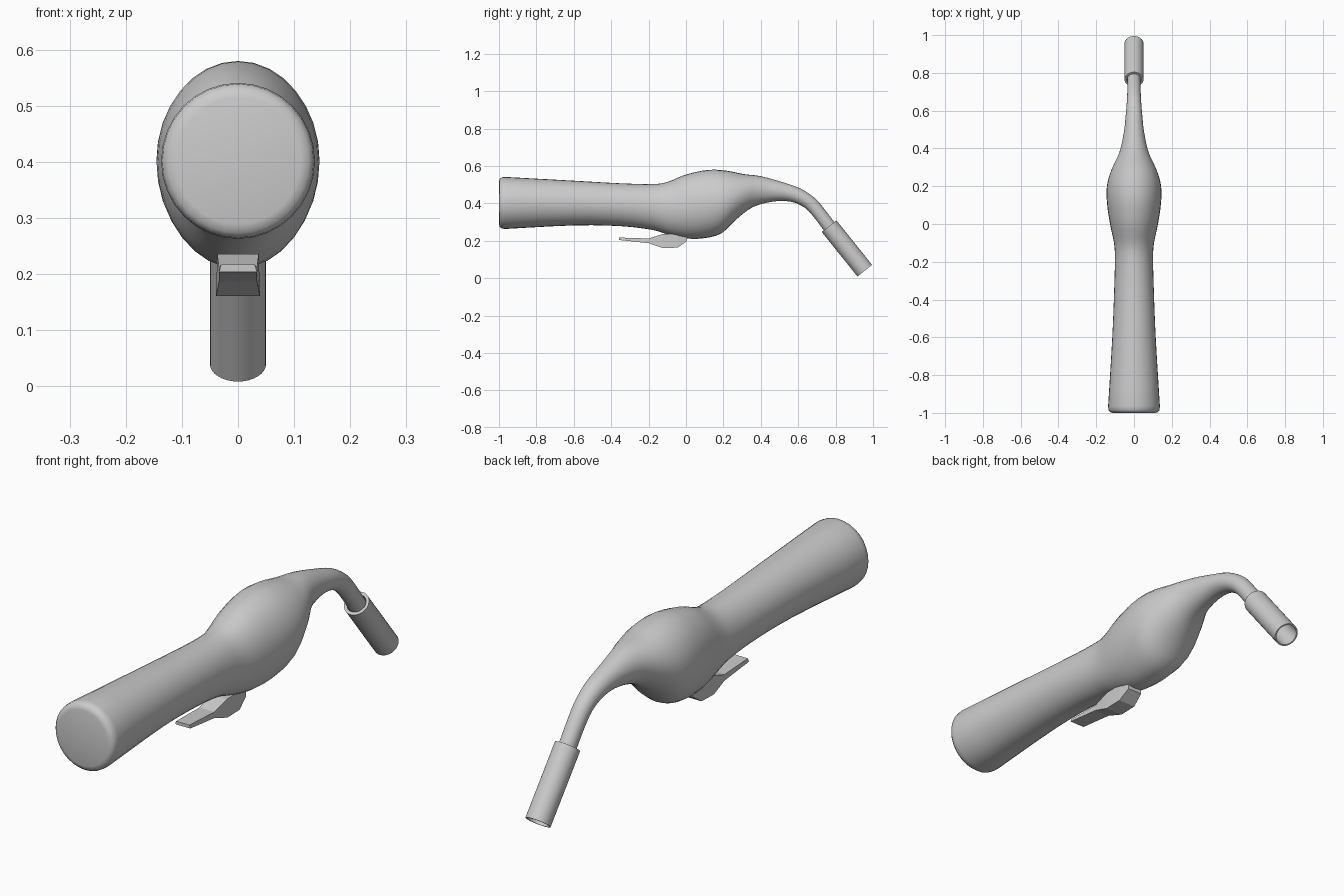
import bpy, bmesh, math
from mathutils import Vector

if "Cube" in bpy.data.objects:
    bpy.data.objects.remove(bpy.data.objects["Cube"])


def finish(name, bm, angle=None):
    bmesh.ops.recalc_face_normals(bm, faces=bm.faces)
    mesh = bpy.data.meshes.new(name)
    bm.to_mesh(mesh)
    bm.free()
    ob = bpy.data.objects.new(name, mesh)
    bpy.context.collection.objects.link(ob)
    if angle:
        bpy.ops.object.select_all(action='DESELECT')
        ob.select_set(True)
        bpy.context.view_layer.objects.active = ob
        bpy.ops.object.shade_smooth_by_angle(angle=math.radians(angle))
    return ob


def bridge(bm, rings, closed=False):
    pairs = list(zip(rings, rings[1:])) + ([(rings[-1], rings[0])] if closed else [])
    for a, b in pairs:
        for i in range(len(a)):
            j = (i + 1) % len(a)
            bm.faces.new((a[i], a[j], b[j], b[i]))
    if not closed:
        bm.faces.new(rings[0])
        bm.faces.new(rings[-1])


def smooth_stations(st, steps):
    # Catmull-Rom interpolation between stations
    out = []
    for i in range(len(st) - 1):
        p = [st[max(i - 1, 0)], st[i], st[i + 1], st[min(i + 2, len(st) - 1)]]
        for k in range(steps):
            t = k / steps
            out.append([0.5 * (2 * b + (c - a) * t + (2 * a - 5 * b + 4 * c - d) * t * t
                               + (3 * b - a - 3 * c + d) * t ** 3) for a, b, c, d in zip(*p)])
    return out + [list(st[-1])]


# Handle, bulb and bent neck: top y, top z, bottom y, bottom z, half width
body = [
    (-0.965, .541, -0.965, .263, .137), (-0.60, .521, -0.60, .282, .115),
    (-0.35, .507, -0.35, .278, .105), (-0.18, .503, -0.18, .258, .101),
    (-0.10, .514, -0.10, .234, .106), (0.0, .554, 0.0, .212, .127),
    (0.12, .579, 0.10, .214, .143), (0.22, .574, 0.19, .240, .143),
    (0.31, .556, 0.27, .315, .118), (0.40, .545, 0.36, .381, .077),
    (0.51, .515, 0.47, .410, .053), (0.61, .480, 0.56, .409, .043),
    (0.69, .427, 0.633, .378, .037), (0.745, .363, 0.687, .322, .035),
    (0.795, .297, 0.738, .253, .034), (0.817, .266, 0.762, .222, .034),
]
caps = [(-1.0, .515, -1.0, .289, .111), (-0.996, .530, -0.996, .274, .126),
        (-0.985, .539, -0.985, .265, .135)]
bm = bmesh.new()
rings = []
N = 32
for ty, tz, by, bz, w in caps + smooth_stations(body, 3):
    c = Vector((0, (ty + by) / 2, (tz + bz) / 2))
    up = Vector((0, (ty - by) / 2, (tz - bz) / 2))
    rings.append([bm.verts.new(c + up * math.sin(a) + Vector((w * math.cos(a), 0, 0)))
                  for a in (2 * math.pi * i / N for i in range(N))])
bridge(bm, rings)
finish("torch_body", bm, 50)

# Hollow nozzle sleeve
start, end = Vector((0, .765, .278)), Vector((0, .956, .040))
axis = (end - start).normalized()
side = Vector((1, 0, 0))
up = axis.cross(side)
bm = bmesh.new()
rings = []
for p, r in ((start, .050), (end, .050), (end, .044), (start, .038)):
    rings.append([bm.verts.new(p + r * (side * math.cos(a) + up * math.sin(a)))
                  for a in (2 * math.pi * i / N for i in range(N))])
bridge(bm, rings, closed=True)
finish("nozzle", bm, 35)

# Faceted trigger: y, top z, bottom z, top half width, bottom half width
lever = [(-.357, .217, .204, .030, .034), (-.20, .212, .187, .034, .034),
         (-.125, .236, .161, .037, .039), (-.045, .236, .163, .037, .039),
         (.005, .225, .198, .034, .033)]
bm = bmesh.new()
rings = [[bm.verts.new(v) for v in ((-wt, y, t), (wt, y, t), (wb, y, b), (-wb, y, b))]
         for y, t, b, wt, wb in lever]
bridge(bm, rings)
finish("trigger", bm)
